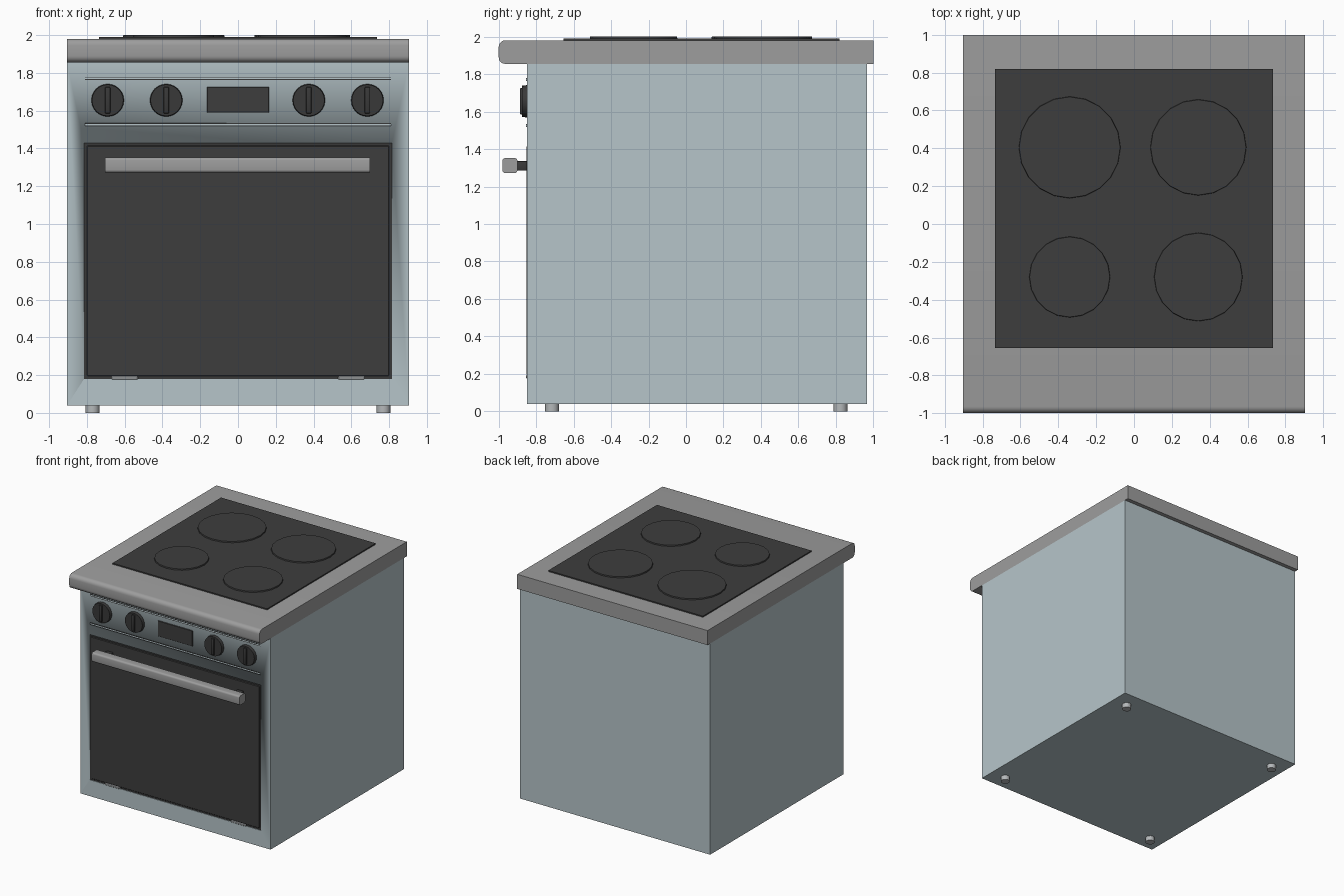
import bpy, bmesh, math
from mathutils import Matrix, Vector

if "Cube" in bpy.data.objects:
    bpy.data.objects.remove(bpy.data.objects["Cube"])


def material(name, r, g, b):
    m = bpy.data.materials.new(name)
    m.diffuse_color = (r, g, b, 1)
    m.use_nodes = True
    m.node_tree.nodes["Principled BSDF"].inputs["Base Color"].default_value = m.diffuse_color
    return m


BODY = material("blue_grey_enamel", 0.47, 0.56, 0.59)
STEEL = material("mid_grey_steel", 0.34, 0.34, 0.34)
GLASS = material("black_glass", 0.048, 0.048, 0.048)
DARK = material("dark_plastic", 0.04, 0.04, 0.04)
LIGHT = material("light_metal", 0.46, 0.48, 0.49)


def finish(bm, name, mat, smooth=True):
    bmesh.ops.recalc_face_normals(bm, faces=bm.faces)
    me = bpy.data.meshes.new(name)
    bm.to_mesh(me)
    bm.free()
    ob = bpy.data.objects.new(name, me)
    bpy.context.collection.objects.link(ob)
    me.materials.append(mat)
    if smooth:
        bpy.ops.object.select_all(action='DESELECT')
        ob.select_set(True)
        bpy.context.view_layer.objects.active = ob
        bpy.ops.object.shade_smooth_by_angle(angle=math.radians(35))
    return ob


def box(name, mat, x, y, z, bevel=0.0, segments=3, only_x=False):
    """Box from (min, max) ranges; only_x bevels just the edges along x."""
    bm = bmesh.new()
    bmesh.ops.create_cube(bm, size=1)
    lo = Vector((x[0], y[0], z[0]))
    hi = Vector((x[1], y[1], z[1]))
    for v in bm.verts:
        v.co = Vector([lo[i] + (hi[i] - lo[i]) * (v.co[i] + 0.5) for i in range(3)])
    if bevel:
        edges = [e for e in bm.edges if not only_x
                 or abs(e.verts[0].co.x - e.verts[1].co.x) > 1e-4]
        bmesh.ops.bevel(bm, geom=edges, offset=bevel, segments=segments,
                        profile=0.5, affect='EDGES')
    return finish(bm, name, mat)


def disc(name, mat, centre, r1, r2, depth, sides, axis='Z'):
    """Cylinder or cone frustum centred on a point, along z or towards -y."""
    bm = bmesh.new()
    rot = Matrix.Rotation(math.pi / 2, 4, 'X') if axis == 'Y' else Matrix()
    bmesh.ops.create_cone(bm, cap_ends=True, segments=sides, radius1=r1,
                          radius2=r2, depth=depth,
                          matrix=Matrix.Translation(centre) @ rot)
    return finish(bm, name, mat)


# Cabinet with a shallow recess for the oven door
body = box("oven_body", BODY, (-0.905, 0.905), (-0.85, 0.965), (0.04, 1.855))
cutter = box("door_recess_cutter", BODY, (-0.815, 0.815), (-0.95, -0.82), (0.18, 1.43))
cutter.hide_render = True
mod = body.modifiers.new("door_recess", 'BOOLEAN')
mod.operation = 'DIFFERENCE'
mod.solver = 'EXACT'
mod.object = cutter
bpy.context.view_layer.objects.active = body
bpy.ops.object.modifier_apply(modifier=mod.name)
bpy.data.objects.remove(cutter)

# Door seal and black glass door
box("door_seal", DARK, (-0.815, 0.815), (-0.845, -0.815), (0.18, 1.43))
box("oven_door", GLASS, (-0.80, 0.80), (-0.852, -0.82), (0.195, 1.415), 0.004, 1)

# Worktop: side profile with a rounded front edge, extruded along x
profile = [(1.0, 1.855), (1.0, 1.98)]
R = 0.035
for cz, a0 in ((1.98 - R, 90), (1.855 + R, 180)):
    for i in range(6):
        a = math.radians(a0 + 18 * i)
        profile.append((-1.0 + R + R * math.cos(a), cz + R * math.sin(a)))
bm = bmesh.new()
face = bm.faces.new([bm.verts.new((-0.905, y, z)) for y, z in profile])
ext = bmesh.ops.extrude_face_region(bm, geom=[face])
bmesh.ops.translate(bm, vec=(1.81, 0, 0),
                    verts=[g for g in ext["geom"] if isinstance(g, bmesh.types.BMVert)])
finish(bm, "worktop", STEEL)

# Glass hob and four burner plates
box("glass_hob", GLASS, (-0.735, 0.735), (-0.655, 0.82), (1.97, 1.99))
for i, (x, y, r) in enumerate(((-0.34, 0.405, 0.27), (0.34, 0.405, 0.255),
                               (-0.34, -0.28, 0.215), (0.34, -0.28, 0.235))):
    disc(f"burner_{i + 1}", GLASS, (x, y, 1.9925), r, r - 0.003, 0.015, 20)

# Control panel: knobs with grips, display and trim lines
for i, x in enumerate((-0.69, -0.38, 0.375, 0.685)):
    disc(f"knob_{i + 1}", DARK, (x, -0.86, 1.655), 0.087, 0.083, 0.03, 24, 'Y')
    box(f"knob_grip_{i + 1}", DARK, (x - 0.014, x + 0.014), (-0.887, -0.87),
        (1.585, 1.725), 0.005, 2)
box("display", GLASS, (-0.165, 0.165), (-0.856, -0.84), (1.59, 1.725), 0.003, 1)
for i, z in enumerate((1.526, 1.771)):
    box(f"panel_trim_{i + 1}", BODY, (-0.81, 0.81), (-0.853, -0.84), (z - 0.006, z + 0.006))
    for j, dz in enumerate((-0.006, 0.006)):
        box(f"trim_line_{i + 1}_{j + 1}", DARK, (-0.81, 0.81), (-0.8535, -0.845),
            (z + dz - 0.002, z + dz + 0.002))

# Door handle on two posts, and the door hinges
box("door_handle", STEEL, (-0.705, 0.70), (-0.98, -0.90), (1.272, 1.352), 0.015, 4, True)
for side, s in (("left", -1), ("right", 1)):
    box(f"handle_post_{side}", DARK, (s * 0.62 - 0.03, s * 0.62 + 0.03),
        (-0.91, -0.84), (1.285, 1.335), 0.006, 2)
    box(f"hinge_{side}", LIGHT, (s * 0.6 - 0.07, s * 0.6 + 0.07),
        (-0.855, -0.83), (0.176, 0.194), 0.004, 1)

# Four feet
for i, x in enumerate((-0.77, 0.77)):
    for j, y in enumerate((-0.715, 0.825)):
        disc(f"foot_{i + 1}_{j + 1}", LIGHT, (x, y, 0.025), 0.037, 0.037, 0.05, 12)
